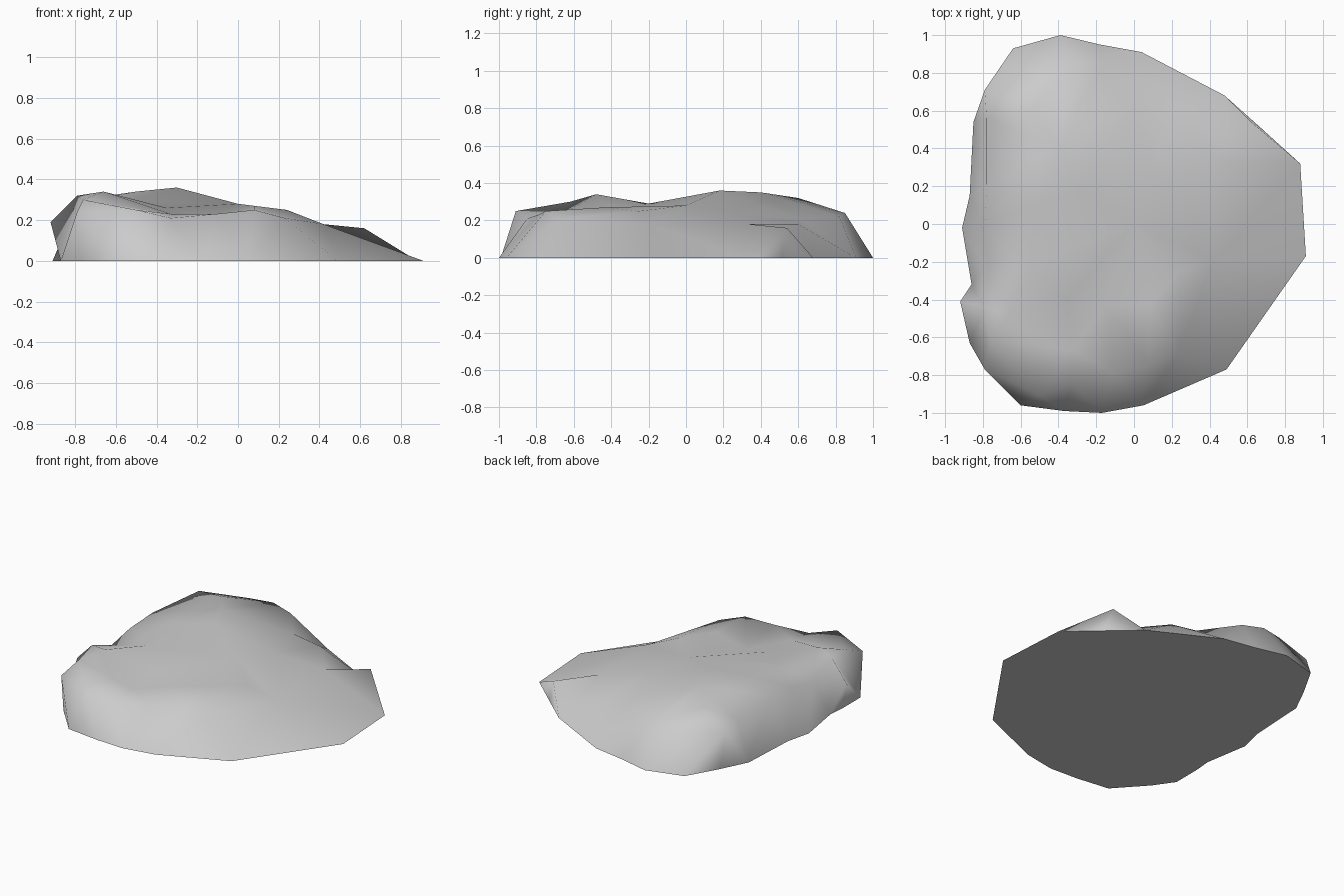
import bpy
import bmesh
from mathutils import Vector
from mathutils.geometry import delaunay_2d_cdt

cube = bpy.data.objects.get("Cube")
if cube:
    bpy.data.objects.remove(cube, do_unlink=True)

stone = bpy.data.materials.new("stone_grey")
stone.use_nodes = True
grey = (0.6, 0.6, 0.6, 1)
stone.diffuse_color = grey
stone.node_tree.nodes["Principled BSDF"].inputs["Base Color"].default_value = grey

# Outer outline, counter-clockwise from the back
outline = [(-.39, 1), (-.64, .93), (-.79, .71), (-.85, .54), (-.87, .15), (-.91, -.02),
           (-.86, -.32), (-.92, -.41), (-.87, -.63), (-.79, -.77), (-.6, -.96),
           (-.37, -.99), (-.17, -1), (.05, -.96), (.49, -.77), (.91, -.17), (.88, .32),
           (.62, .54), (.48, .68), (.04, .91), (-.18, .95)]
# Rim points that stand off the ground: outline index -> (height, foot x, foot y)
raised = {2: (.25, -.76, .72), 7: (.19, -.87, -.44), 9: (.24, -.78, -.76),
          17: (.16, .67, .51)}

# Crest, hollows and shoulders of the upper surface
top = [(-.3, .18, .36), (-.4, .4, .35), (-.55, .6, .32), (-.48, .82, .24), (-.33, .85, .24),
       (-.78, .56, .27), (-.78, .2, .3), (-.5, .1, .34), (-.79, -.03, .28),
       (-.79, -.23, .24), (-.55, -.2, .29), (-.66, -.48, .34), (-.79, -.44, .32),
       (-.76, -.62, .3), (-.5, -.91, .25), (-.33, -.85, .21), (-.33, -.67, .23),
       (-.35, -.4, .26), (-.15, -.43, .21), (.08, -.43, .27), (.23, -.69, .21),
       (.08, -.75, .25), (-.11, -.79, .23), (0, 0, .28), (.24, -.25, .25),
       (.42, -.2, .18), (.42, .34, .18), (.1, .25, .24), (0, .6, .21),
       (-.18, .82, .22), (.2, .6, .18)]


def build_rock():
    count = len(outline)
    points = [Vector((x, y, raised.get(i, (0,))[0])) for i, (x, y) in enumerate(outline)]
    points += [Vector(p) for p in top]
    rim = [(i, (i + 1) % count) for i in range(count)]
    # Triangulate the upper skin inside the outline
    tris = delaunay_2d_cdt([p.xy for p in points], rim, [], 1, 1e-5)[2]
    bm = bmesh.new()
    verts = [bm.verts.new(p) for p in points]
    for tri in tris:
        bm.faces.new([verts[i] for i in tri])
    # Raised rim points get a foot on the ground, joined by short walls
    base = verts[:count]
    for i, (_, x, y) in raised.items():
        base[i] = bm.verts.new((x, y, 0))
    for a, b in rim:
        side = list(dict.fromkeys([verts[a], base[a], base[b], verts[b]]))
        if len(side) > 2:
            bm.faces.new(side)
    bottom = bm.faces.new(base)
    bmesh.ops.recalc_face_normals(bm, faces=bm.faces)
    # Smooth everywhere except the flat underside
    for face in bm.faces:
        face.smooth = face is not bottom
    for edge in bottom.edges:
        edge.smooth = False
    mesh = bpy.data.meshes.new("rock")
    bm.to_mesh(mesh)
    bm.free()
    return mesh


rock = bpy.data.objects.new("rock", build_rock())
rock.data.materials.append(stone)
bpy.context.collection.objects.link(rock)
